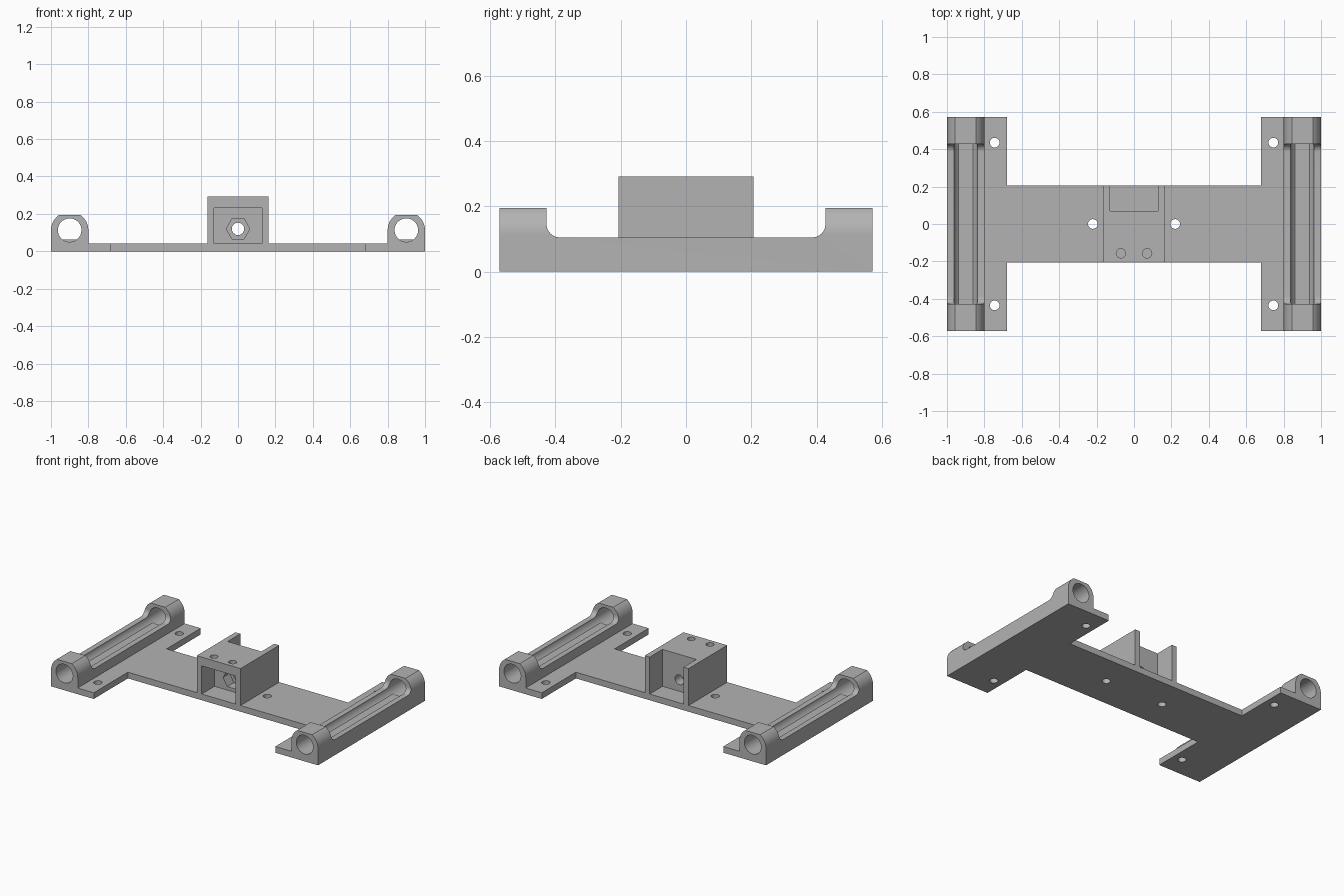
import bpy
import math
from mathutils import Vector

if "Cube" in bpy.data.objects:
    bpy.data.objects.remove(bpy.data.objects["Cube"], do_unlink=True)

grey = bpy.data.materials.new("plain grey")
grey.use_nodes = True
colour = (0.45, 0.45, 0.45, 1)
grey.diffuse_color = colour
grey.node_tree.nodes["Principled BSDF"].inputs["Base Color"].default_value = colour

# Axes spanned by each profile, followed by the extrusion axis
PLANES = {"x": (1, 2, 0), "y": (0, 2, 1), "z": (0, 1, 2)}


def prism(name, points, axis, low, high):
    """Extrude a closed profile along one axis."""
    a, b, c = PLANES[axis]
    verts = []
    for level in (low, high):
        for p, q in points:
            v = Vector()
            v[a], v[b], v[c] = p, q, level
            verts.append(v)
    n = len(points)
    faces = [tuple(range(n)), tuple(range(n, 2 * n))]
    faces += [(i, (i + 1) % n, n + (i + 1) % n, n + i) for i in range(n)]
    mesh = bpy.data.meshes.new(name)
    mesh.from_pydata(verts, [], faces)
    mesh.materials.append(grey)
    obj = bpy.data.objects.new(name, mesh)
    bpy.context.collection.objects.link(obj)
    activate(obj)
    bpy.ops.object.mode_set(mode="EDIT")
    bpy.ops.mesh.select_all(action="SELECT")
    bpy.ops.mesh.normals_make_consistent(inside=False)
    bpy.ops.object.mode_set(mode="OBJECT")
    return obj


def activate(obj):
    bpy.ops.object.select_all(action="DESELECT")
    obj.select_set(True)
    bpy.context.view_layer.objects.active = obj


def arc(cx, cy, r, start, end, steps):
    angles = [math.radians(start + (end - start) * i / steps) for i in range(steps + 1)]
    return [(cx + r * math.cos(t), cy + r * math.sin(t)) for t in angles]


def circle(cx, cy, r, sides=40):
    return arc(cx, cy, r, 0, 360, sides)[:-1]


def rect(x0, y0, x1, y1):
    return [(x0, y0), (x1, y0), (x1, y1), (x0, y1)]


def cut(obj, points, axis, low, high):
    """Subtract an extruded profile from a part."""
    cutter = prism("cutter", points, axis, low, high)
    mod = obj.modifiers.new("cut", "BOOLEAN")
    mod.operation = "DIFFERENCE"
    mod.solver = "EXACT"
    mod.object = cutter
    activate(obj)
    bpy.ops.object.modifier_apply(modifier="cut")
    bpy.data.objects.remove(cutter, do_unlink=True)


def smooth(obj):
    activate(obj)
    bpy.ops.object.shade_smooth_by_angle(angle=math.radians(30))


LENGTH, DEPTH, PLATE = 0.572, 0.207, 0.042
ROD_X, ROD_Z, BORE = 0.9, 0.113, 0.063

# H-shaped base plate with screw holes
half = [(0.8, -LENGTH), (0.8, LENGTH), (0.68, LENGTH), (0.68, DEPTH)]
other = [(0.68, -DEPTH), (0.68, -LENGTH)]
outline = half + [(-x, y) for x, y in reversed(half)] + [(-x, y) for x, y in reversed(other)] + other
plate = prism("base_plate", outline, "z", 0, PLATE)
for side in (-1, 1):
    for x, y in ((0.22, 0), (0.745, -0.435), (0.745, 0.435)):
        cut(plate, circle(side * x, y, 0.026, 24), "z", -0.1, 0.1)
smooth(plate)

# Rod holders: domed ends, lowered middle with rounded inner corners, bored through
for side, word in ((1, "left"), (-1, "right")):
    cx = side * ROD_X
    dome_angle = math.degrees(math.asin(0.083 / 0.1))
    profile = [(cx - 0.1, 0), (cx + 0.1, 0)]
    profile += arc(cx, 0.112, 0.1, 0, dome_angle, 14)
    profile += arc(cx, 0.112, 0.1, 180 - dome_angle, 180, 14)
    holder = prism(word + "_rod_holder", profile, "y", -LENGTH, LENGTH)
    saddle = arc(-0.387, 0.145, 0.04, 180, 270, 10) + arc(0.387, 0.145, 0.04, 270, 360, 10)
    saddle += [(0.427, 0.3), (-0.427, 0.3)]
    cut(holder, saddle, "x", cx - 0.2, cx + 0.2)
    cut(holder, circle(cx, ROD_Z, BORE, 48), "y", -0.7, 0.7)
    smooth(holder)
    # Flat floor of the open channel
    prism(word + "_channel_floor", rect(cx - 0.044, 0.045, cx + 0.044, 0.064), "y", -0.427, 0.427)

# Central block: roofed front pocket, open rear pocket, bolt hole with hexagonal seat
block = prism("central_block", rect(-0.164, -DEPTH, 0.164, DEPTH), "z", PLATE, 0.292)
cut(block, rect(-0.127, 0, 0.127, 0.232), "y", -0.4, -0.07)
cut(block, rect(-0.127, 0.07, 0.127, 0.4), "z", 0, 0.4)
cut(block, circle(0, 0.12, 0.063, 6), "y", -0.1, 0)
cut(block, circle(0, 0.12, 0.033, 32), "y", -0.1, 0.1)
for x in (-0.07, 0.07):
    cut(block, circle(x, -0.157, 0.025, 24), "z", 0.2, 0.4)
smooth(block)
